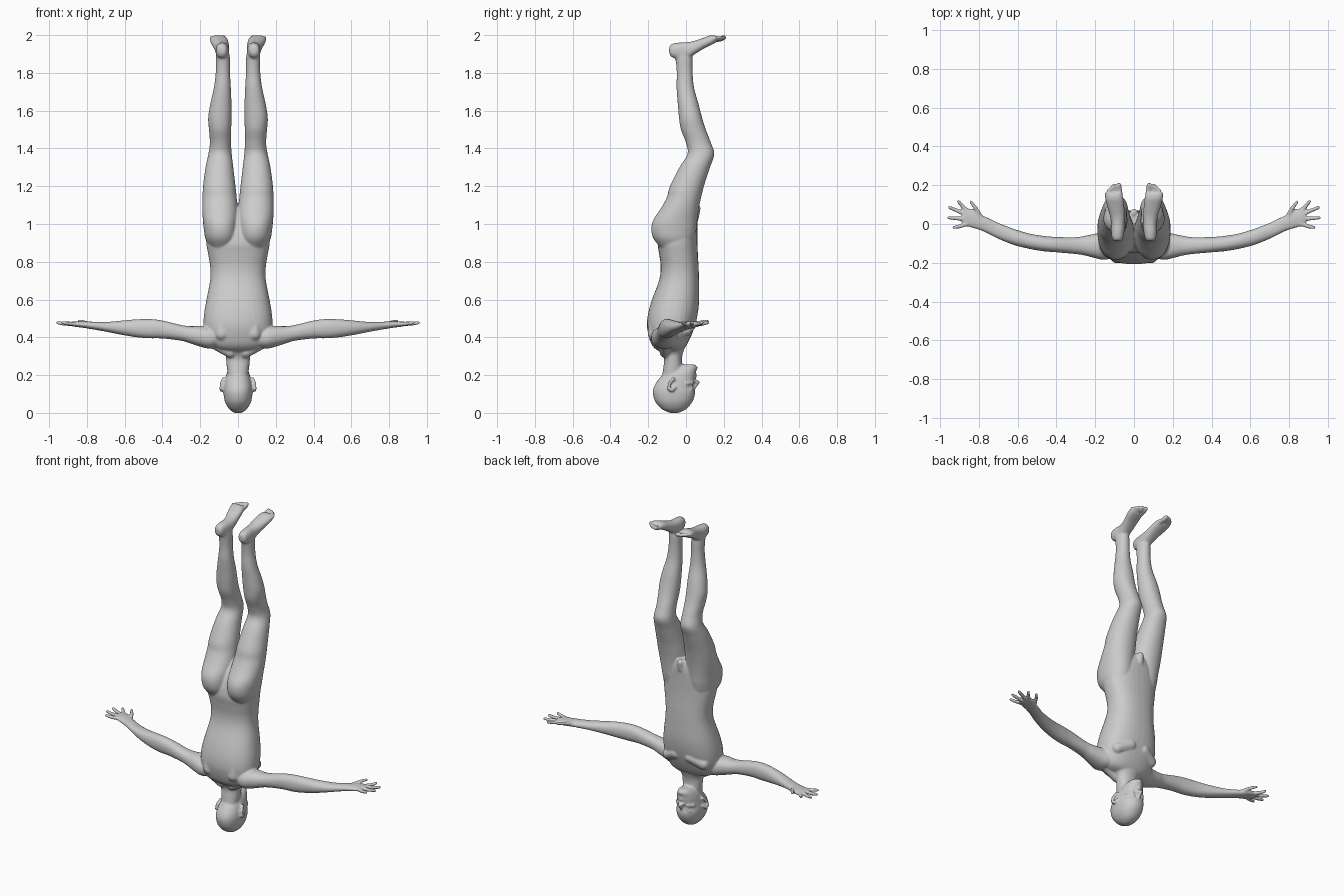
import bpy, bmesh
from math import sin, cos, pi, sqrt
from mathutils import Vector

bm = bmesh.new()
AXES = {'x': lambda t, a, b: (t, a, b),
        'y': lambda t, a, b: (a, t, b),
        'z': lambda t, a, b: (a, b, t)}


def catmull(p0, p1, p2, p3, t):
    return [0.5 * (2 * b + (c - a) * t + (2 * a - 5 * b + 4 * c - d) * t * t
                   + (3 * b - a - 3 * c + d) * t ** 3) for a, b, c, d in zip(p0, p1, p2, p3)]


def loft(axis, rings, sides=(1, -1), p=0.9, n=36, sub=4):
    """Smooth tube along an axis; ring = (position, a_min, a_max, b_min, b_max)."""
    fine = []
    for i in range(len(rings) - 1):
        q = [rings[max(0, min(len(rings) - 1, i + k))] for k in (-1, 0, 1, 2)]
        fine += [catmull(*q, k / sub) for k in range(sub)]
    fine.append(rings[-1])
    f = lambda v: (1 if v > 0 else -1) * abs(v) ** p
    for s in sides:
        loops = []
        for t, a0, a1, b0, b1 in fine:
            loop = []
            for k in range(n):
                w = 2 * pi * (k + 0.5) / n
                x, y, z = AXES[axis](t, (a0 + a1) / 2 + (a1 - a0) / 2 * f(cos(w)),
                                     (b0 + b1) / 2 + (b1 - b0) / 2 * f(sin(w)))
                loop.append(bm.verts.new((s * x, y, z)))
            loops.append(loop)
        for l0, l1 in zip(loops, loops[1:]):
            for k in range(n):
                bm.faces.new((l0[k], l0[k - 1], l1[k - 1], l1[k]))
        bm.faces.new(loops[0])
        bm.faces.new(loops[-1])


def center(rows):
    return [(z, -w, w, b, f) for z, w, b, f in rows]


def ball_points(c, r, n=60):
    for i in range(n):
        z = 1 - 2 * (i + 0.5) / n
        q, a = sqrt(1 - z * z), i * 2.39996
        yield Vector(c) + r * Vector((q * cos(a), q * sin(a), z))


def chain(points, r0, r1, sides=(1, -1)):
    """Tapered rounded capsules through a row of points."""
    m = len(points) - 1
    for s in sides:
        for i in range(m):
            ra, rb = (r0 + (r1 - r0) * k / m for k in (i, i + 1))
            pts = list(ball_points(points[i], ra)) + list(ball_points(points[i + 1], rb))
            vs = [bm.verts.new((s * v.x, v.y, v.z)) for v in pts]
            bmesh.ops.convex_hull(bm, input=vs)
            loose = [v for v in vs if v.is_valid and not v.link_faces]
            bmesh.ops.delete(bm, geom=loose, context='VERTS')


# head and neck (the figure is upside down, facing +y)
loft('z', center([(0, .018, -.085, -.04), (.018, .045, -.125, -.002), (.05, .066, -.157, .028),
                  (.08, .074, -.171, .043), (.11, .077, -.176, .048), (.135, .075, -.171, .040),
                  (.16, .071, -.158, .043), (.19, .065, -.135, .050), (.215, .058, -.11, .052),
                  (.238, .046, -.08, .057), (.256, .028, -.03, .048)]), (1,))
loft('z', center([(.17, .05, -.13, -.02), (.24, .059, -.12, -.02), (.28, .063, -.116, -.022),
                  (.31, .067, -.126, -.018), (.34, .085, -.15, -.008), (.38, .1, -.17, .005)]), (1,))

# face: nose, nostrils, brow, cheeks, eyes, lips, chin, ears
chain([(0, .040, .125), (0, .063, .163)], .008, .011, (1,))
chain([(.006, .054, .167), (.013, .046, .168)], .009, .008)
chain([(.012, .038, .119), (.045, .026, .122)], .009, .008)
chain([(.035, .030, .160), (.058, .005, .155)], .012, .01)
chain([(.027, .029, .137), (.033, .028, .137)], .011, .011)
chain([(0, .051, .192), (.02, .042, .195)], .0075, .005)
chain([(0, .050, .205), (.018, .042, .203)], .0075, .005)
chain([(0, .048, .238), (.012, .044, .238)], .014, .012)
chain([(.078, -.060, .135), (.088, -.075, .118), (.091, -.091, .128),
       (.088, -.088, .155), (.078, -.066, .182)], .009, .009)

# torso
loft('z', center([(.325, .07, -.14, -.03), (.342, .13, -.166, -.01), (.37, .16, -.186, .01),
                  (.42, .178, -.201, .033), (.47, .183, -.207, .05), (.53, .179, -.2, .063),
                  (.6, .167, -.18, .07), (.7, .148, -.143, .069), (.77, .147, -.134, .067),
                  (.84, .158, -.142, .063), (.9, .168, -.15, .061), (.97, .165, -.135, .061),
                  (1.04, .12, -.10, .062), (1.095, .05, -.05, .055)]), (1,), p=.85)
# trapezius, chest, shoulder blade, navel-side pubic mound
chain([(.04, -.11, .32), (.14, -.11, .375)], .03, .03)
chain([(.05, .024, .475), (.125, -.002, .44)], .036, .036)
chain([(.085, -.162, .42), (.085, -.155, .51)], .042, .036)
chain([(0, .045, 1.04), (0, .058, 1.085)], .025, .02, (1,))

# legs with buttocks
loft('z', [(.87, .03, .145, -.13, .03), (.92, .008, .172, -.171, .045), (.97, .003, .181, -.184, .055),
           (1.02, .002, .186, -.174, .06), (1.08, .002, .189, -.135, .068), (1.14, .007, .188, -.102, .08),
           (1.2, .013, .185, -.085, .095), (1.3, .025, .172, -.035, .127), (1.37, .033, .157, .008, .15),
           (1.43, .037, .149, .0, .132), (1.5, .036, .154, -.027, .105), (1.56, .034, .158, -.037, .086),
           (1.63, .034, .148, -.043, .068), (1.72, .038, .128, -.05, .043), (1.8, .042, .118, -.049, .035),
           (1.87, .042, .118, -.056, .034), (1.92, .05, .115, -.075, .03), (1.945, .058, .108, -.07, .02)],
     p=.95)

# feet and toes
loft('y', [(-.089, .07, .1, 1.905, 1.935), (-.077, .058, .112, 1.885, 1.952), (-.04, .05, .118, 1.872, 1.96),
           (0, .047, .118, 1.87, 1.962), (.04, .047, .124, 1.895, 1.968), (.09, .05, .138, 1.926, 1.985),
           (.13, .055, .148, 1.946, 1.999), (.158, .062, .144, 1.96, 1.998)], p=.85)
for x, tip, r in ((.076, .2, .0135), (.099, .199, .0105), (.115, .187, .01), (.128, .174, .0095), (.14, .158, .009)):
    chain([(x - .006, .13, 1.974), (x, tip - .02, 1.978), (x + .002, tip, 1.987)], r + .001, r)

# arms and palms
loft('x', [(.1, -.17, -.03, .348, .44), (.15, -.185, -.035, .34, .455), (.2, -.176, -.05, .351, .46),
           (.25, -.163, -.06, .367, .459), (.3, -.155, -.068, .382, .465), (.4, -.146, -.067, .394, .489),
           (.47, -.14, -.061, .395, .497), (.54, -.128, -.049, .401, .495), (.62, -.108, -.025, .414, .488),
           (.7, -.076, .006, .43, .481), (.75, -.051, .03, .439, .482), (.78, -.037, .045, .444, .483),
           (.81, -.027, .064, .449, .484), (.84, -.018, .078, .453, .484), (.87, -.008, .078, .457, .484),
           (.885, .003, .07, .46, .482)])
# thumb and fingers
for pts in ([(.785, .025, .467), (.815, .08, .48), (.84, .113, .486)],
            [(.86, .066, .469), (.888, .095, .473), (.905, .117, .478)],
            [(.87, .05, .47), (.918, .072, .472), (.952, .085, .477)],
            [(.87, .025, .471), (.922, .03, .472), (.956, .032, .477)],
            [(.855, .002, .471), (.9, -.012, .473), (.928, -.018, .478)]):
    chain(pts, .0125, .009)

# fuse everything into one smooth body
bmesh.ops.recalc_face_normals(bm, faces=bm.faces[:])
mesh = bpy.data.meshes.new("body")
bm.to_mesh(mesh)
bm.free()
body = bpy.data.objects.new("body", mesh)
bpy.context.collection.objects.link(body)
remesh = body.modifiers.new("fuse", 'REMESH')
remesh.mode = 'VOXEL'
remesh.voxel_size = 0.0055
remesh.use_smooth_shade = True
soften = body.modifiers.new("soften", 'SMOOTH')
soften.factor = 0.5
soften.iterations = 6
